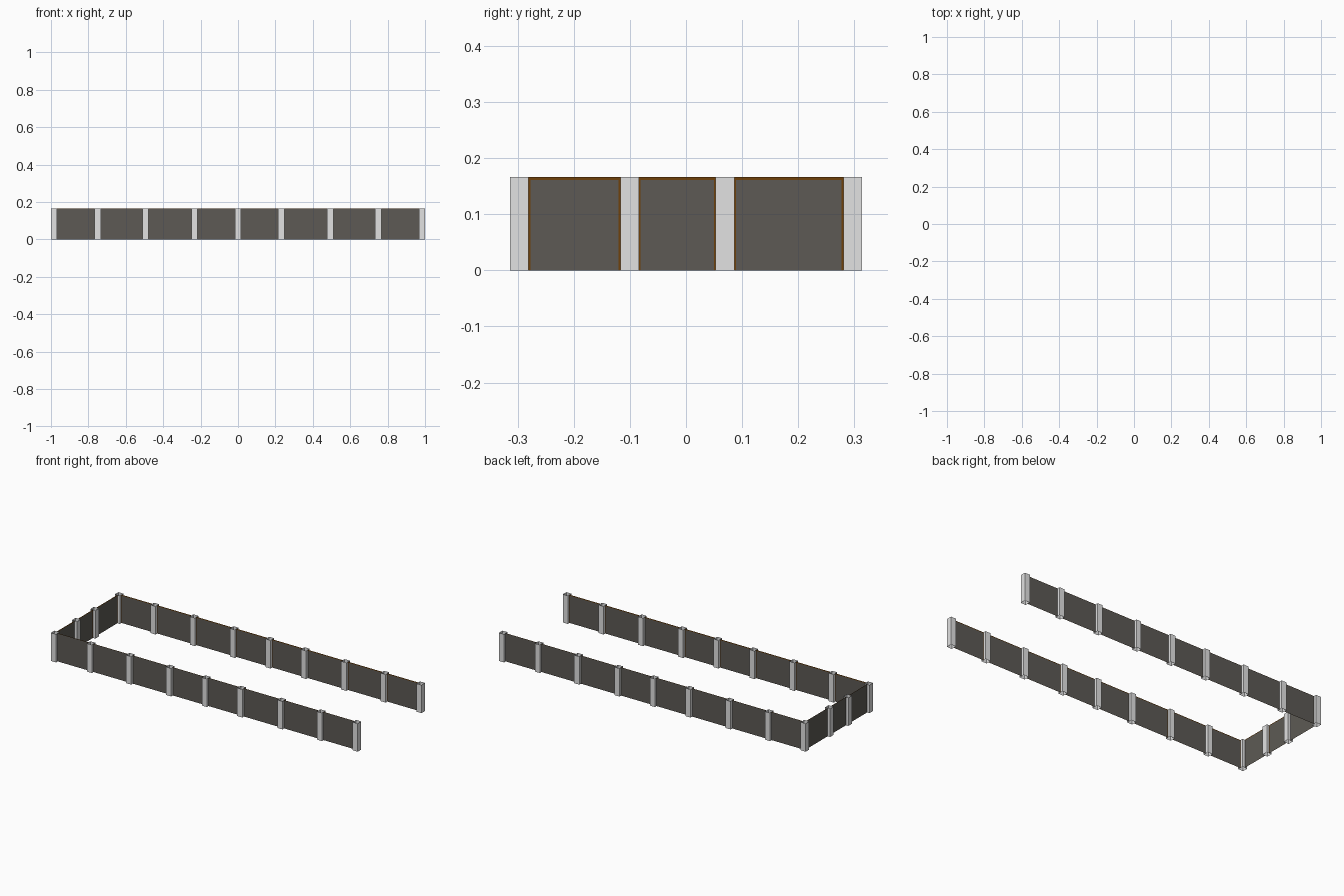
import bpy, bmesh

if "Cube" in bpy.data.objects:
    bpy.data.objects.remove(bpy.data.objects["Cube"])

H = 0.166      # wall height
R = 0.0165     # half size of a post
EDGE = 0.003   # brown rim at the ends of a panel, inner side
TOP = 0.005    # brown rim along the top, inner side
GAP = 0.0008   # dark skins sit this far from the brown core


def material(name, col):
    m = bpy.data.materials.new(name)
    m.diffuse_color = (*col, 1)
    m.use_nodes = True
    m.node_tree.nodes["Principled BSDF"].inputs["Base Color"].default_value = m.diffuse_color
    return m


STEEL = material("light grey post", (0.76, 0.76, 0.76))
DARK = material("dark grey panel", (0.11, 0.102, 0.09))
BROWN = material("brown core", (0.16, 0.052, 0.003))


def sheets(name, strips, mats):
    """Upright thin sheets; each strip is (start xy, end xy, z0, z1, material index)."""
    bm = bmesh.new()
    for (x0, y0), (x1, y1), z0, z1, mi in strips:
        f = bm.faces.new([bm.verts.new(p) for p in
                          ((x0, y0, z0), (x1, y1, z0), (x1, y1, z1), (x0, y0, z1))])
        f.material_index = mi
    me = bpy.data.meshes.new(name)
    bm.to_mesh(me)
    bm.free()
    for m in mats:
        me.materials.append(m)
    ob = bpy.data.objects.new(name, me)
    bpy.context.collection.objects.link(ob)


def post(name, x, y):
    """Square post, open at the top and bottom."""
    c = [(x - R, y - R), (x + R, y - R), (x + R, y + R), (x - R, y + R)]
    sheets(name, [(c[i], c[(i + 1) % 4], 0, H, 0) for i in range(4)], [STEEL])


def panel(name, a, b, fixed, inward, along_x):
    """Brown core sheet; dark skins, the inner one leaving a brown rim."""
    def pt(t, off):
        off = fixed + off * inward
        return (t, off) if along_x else (off, t)
    a2, b2 = a + EDGE, b - EDGE
    sheets(name, [
        (pt(a, 0), pt(b, 0), 0, H, 1),
        (pt(a, -GAP), pt(b, -GAP), 0, H - 0.002, 0),
        (pt(b2, GAP), pt(a2, GAP), 0, H - TOP, 0),
    ], [DARK, BROWN])


# Long front and back walls
xs = [-0.9835, -0.75, -0.494, -0.233, 0, 0.231, 0.493, 0.75, 0.9835]
YW = 0.297
for side, s in (("front", -1), ("back", 1)):
    for x in xs:
        post(side + "_post", x, s * YW)
    for a, b in zip(xs, xs[1:]):
        panel(side + "_panel", a + R, b - R, s * YW, -s, True)

# Short end wall closing the left side; the right side stays open
ys = [-YW, -0.1005, 0.0695, YW]
for y in ys[1:-1]:
    post("end_post", xs[0], y)
for a, b in zip(ys, ys[1:]):
    panel("end_panel", a + R, b - R, xs[0], 1, False)
